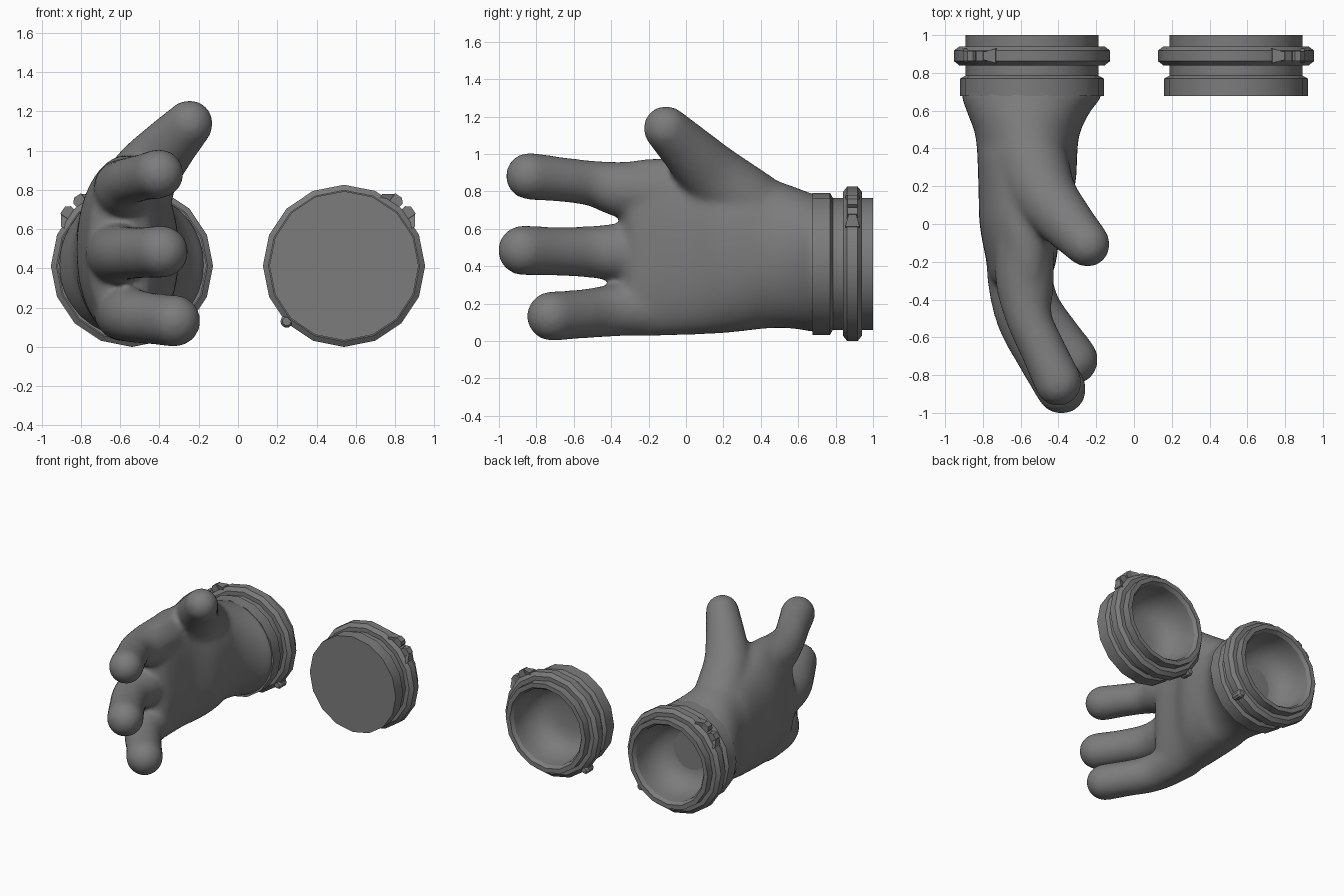
import bpy, bmesh, math
from mathutils import Vector

if "Cube" in bpy.data.objects:
    bpy.data.objects.remove(bpy.data.objects["Cube"])

CX, CZ = 0.54, 0.413          # ring axis position
grey = bpy.data.materials.new("dark_grey")
grey.diffuse_color = (0.2, 0.2, 0.2, 1)
grey.use_nodes = True
grey.node_tree.nodes["Principled BSDF"].inputs["Base Color"].default_value = grey.diffuse_color


def finish(bm, name, angle=30):
    bmesh.ops.remove_doubles(bm, verts=bm.verts, dist=1e-5)
    bmesh.ops.recalc_face_normals(bm, faces=bm.faces)
    me = bpy.data.meshes.new(name)
    bm.to_mesh(me)
    bm.free()
    ob = bpy.data.objects.new(name, me)
    bpy.context.collection.objects.link(ob)
    me.materials.append(grey)
    bpy.ops.object.select_all(action='DESELECT')
    ob.select_set(True)
    bpy.context.view_layer.objects.active = ob
    bpy.ops.object.shade_smooth_by_angle(angle=math.radians(angle))
    return ob


def bridge(bm, rings, closed=False):
    """Join consecutive vertex loops with quads."""
    n = len(rings[0])
    for k in range(len(rings) if closed else len(rings) - 1):
        a, b = rings[k], rings[(k + 1) % len(rings)]
        for i in range(n):
            j = (i + 1) % n
            bm.faces.new((a[i], a[j], b[j], b[i]))


def revolve(name, cx, profile, closed=False, n=16):
    """Turn a (y, radius) profile around the cuff axis."""
    bm = bmesh.new()
    rings = [[bm.verts.new((cx + r * math.cos(math.tau * i / n), y,
                            CZ + r * math.sin(math.tau * i / n)))
              for i in range(n)] for y, r in profile]
    bridge(bm, rings, closed)
    bmesh.ops.dissolve_degenerate(bm, dist=1e-6, edges=bm.edges)
    return finish(bm, name)


def latch_claw(name, cx, s, stations):
    """Wedge on the clamp; stations are (angle, radius, half width)."""
    bm = bmesh.new()
    rings = []
    for deg, r, w in stations:
        a = math.radians(deg)
        rings.append([bm.verts.new((cx + s * q * math.cos(a), 0.89 + y, CZ + q * math.sin(a)))
                      for q, y in ((0.38, -w), (r, -w), (r, w), (0.38, w))])
    bridge(bm, rings)
    bm.faces.new(rings[0])
    bm.faces.new(rings[-1])
    finish(bm, name)


# --- Cuff rings: one behind the glove, one loose connector ---
bowl = [(0.975 - 0.275 * math.sin(t) ** 0.8, 0.30 * max(math.cos(t), 0) ** 0.55)
        for t in [math.radians(9 * i) for i in range(11)]]
cuff = [(0.677, 0), (0.677, 0.38), (0.77, 0.38), (0.785, 0.353),
        (1.0, 0.353), (1.0, 0.318)] + bowl
clamp = [(0.84, 0.34), (0.84, 0.385), (0.862, 0.413), (0.918, 0.413),
         (0.94, 0.385), (0.94, 0.34)]
for s, label in ((-1, "glove"), (1, "loose")):
    cx = s * CX
    revolve(label + "_cuff", cx, cuff)
    revolve(label + "_clamp_ring", cx, clamp, closed=True)
    # pair of claws mirrored about the diagonal
    claw = [(29, 0.414, 0.038), (36, 0.448, 0.021), (36.2, 0.452, 0.026),
            (41.5, 0.455, 0.026), (44.3, 0.435, 0.026)]
    latch_claw(label + "_lower_claw", cx, s, claw)
    latch_claw(label + "_upper_claw", cx, s, [(91 - a, r, w) for a, r, w in claw])
    # hinge pin on the opposite side
    bm = bmesh.new()
    rings = [[bm.verts.new((s * 0.248 + r * math.cos(math.tau * i / 10), y,
                            0.13 + r * math.sin(math.tau * i / 10))) for i in range(10)]
             for y, r in ((0.845, 0.022), (0.86, 0.032), (0.92, 0.032), (0.935, 0.022))]
    bridge(bm, rings)
    bm.faces.new(rings[0])
    bm.faces.new(rings[-1])
    finish(bm, label + "_hinge_pin")

# --- Glove: palm loft plus digits, fused into one smooth skin ---
bm = bmesh.new()


def loft(rings_co):
    rings = [[bm.verts.new(c) for c in ring] for ring in rings_co]
    bridge(bm, rings)
    bm.faces.new(rings[0][::-1])
    bm.faces.new(rings[-1])


def catmull(pts, steps):
    """Smooth interpolation through tuples of numbers."""
    p = [Vector(q) for q in pts]
    p = [2 * p[0] - p[1]] + p + [2 * p[-1] - p[-2]]
    out = []
    for i in range(1, len(p) - 2):
        for k in range(steps):
            t = k / steps
            out.append(0.5 * (2 * p[i] + (p[i + 1] - p[i - 1]) * t
                       + (2 * p[i - 1] - 5 * p[i] + 4 * p[i + 1] - p[i + 2]) * t * t
                       + (3 * p[i] - p[i - 1] - 3 * p[i + 1] + p[i + 2]) * t ** 3))
    return out + [p[-2]]


# palm stations: y, centre x, centre z, half width, half height, cupping
palm = [(0.71, -0.54, 0.417, 0.375, 0.372, 0), (0.67, -0.543, 0.42, 0.37, 0.37, 0),
        (0.58, -0.56, 0.445, 0.32, 0.38, 0), (0.45, -0.565, 0.468, 0.272, 0.40, 0),
        (0.2, -0.568, 0.487, 0.256, 0.445, 0.01), (0.0, -0.60, 0.503, 0.218, 0.47, 0.03),
        (-0.2, -0.597, 0.50, 0.184, 0.474, 0.035), (-0.30, -0.605, 0.495, 0.152, 0.463, 0.05),
        (-0.345, -0.61, 0.495, 0.08, 0.41, 0.06)]


def section(v, n=40):
    y, cx, cz, hx, hz, cup = v
    e = 1 if y > 0.4 else 0.9
    ring = []
    for i in range(n):
        c, d = math.cos(math.tau * i / n), math.sin(math.tau * i / n)
        u = math.copysign(abs(c) ** e, c)
        w = math.copysign(abs(d) ** e, d)
        ring.append((cx + hx * u + cup * w * w, y, cz + hz * w))
    return ring


loft([section(v) for v in catmull(palm, 5)])

# digit paths: x, y, z, radius
digits = [
    [(-0.58, -0.12, 0.80, 0.16), (-0.577, -0.33, 0.808, 0.153), (-0.555, -0.5, 0.843, 0.123),
     (-0.485, -0.66, 0.863, 0.12), (-0.402, -0.838, 0.882, 0.127)],
    [(-0.62, -0.12, 0.48, 0.17), (-0.612, -0.35, 0.475, 0.156), (-0.582, -0.52, 0.477, 0.138),
     (-0.49, -0.70, 0.48, 0.131), (-0.385, -0.873, 0.485, 0.134)],
    [(-0.59, -0.12, 0.175, 0.145), (-0.565, -0.33, 0.168, 0.142), (-0.515, -0.46, 0.155, 0.136),
     (-0.425, -0.58, 0.143, 0.131), (-0.323, -0.718, 0.133, 0.134)],
    [(-0.55, 0.34, 0.72, 0.20), (-0.475, 0.155, 0.875, 0.175), (-0.365, 0.02, 1.01, 0.147),
     (-0.247, -0.107, 1.137, 0.122)],
]
for path in digits:
    pts = catmull(path, 6)
    centre = [v.to_3d() for v in pts]
    stations = []
    for k, v in enumerate(pts):
        d = (centre[min(k + 1, len(pts) - 1)] - centre[max(k - 1, 0)]).normalized()
        stations.append((centre[k], d, v[3]))
    # rounded ends
    c0, d0, r0 = stations[0]
    c1, d1, r1 = stations[-1]
    arc = [math.radians(a) for a in (15, 30, 45, 60, 75, 86)]
    head = [(c0 - d0 * r0 * math.sin(a), d0, r0 * math.cos(a)) for a in reversed(arc)]
    tail = [(c1 + d1 * r1 * math.sin(a), d1, r1 * math.cos(a)) for a in arc]
    loops = []
    for c, d, r in head + stations + tail:
        e1 = d.cross(Vector((0.2, 0, 1))).normalized()
        e2 = d.cross(e1)
        loops.append([c + r * (math.cos(math.tau * i / 24) * e1 + math.sin(math.tau * i / 24) * e2)
                      for i in range(24)])
    loft(loops)

glove = finish(bm, "glove_hand", 180)
rm = glove.modifiers.new("fuse", 'REMESH')
rm.mode = 'VOXEL'
rm.voxel_size = 0.018
rm.use_smooth_shade = True
sm = glove.modifiers.new("soften", 'SMOOTH')
sm.factor = 0.5
sm.iterations = 16
